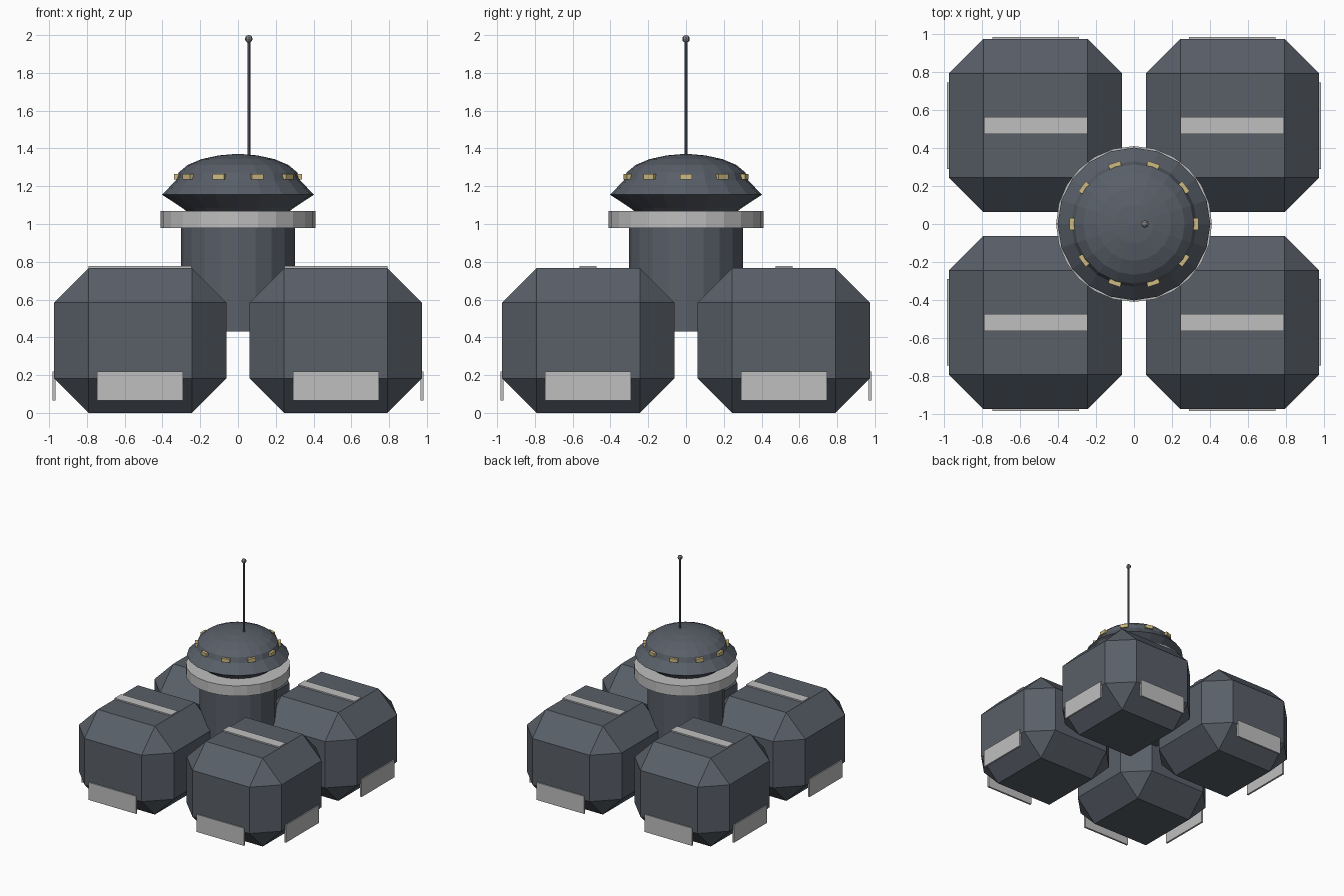
import bpy, bmesh
from math import pi, sin, cos
from mathutils import Matrix

cube = bpy.data.objects.get("Cube")
if cube:
    bpy.data.objects.remove(cube, do_unlink=True)


def material(name, rgb):
    m = bpy.data.materials.new(name)
    m.use_nodes = True
    colour = (*rgb, 1)
    m.diffuse_color = colour
    m.node_tree.nodes["Principled BSDF"].inputs["Base Color"].default_value = colour
    return m


HULL = material("slate hull", (0.10, 0.115, 0.14))
TRIM = material("light grey trim", (0.52, 0.52, 0.52))
GLOW = material("warm window", (0.62, 0.50, 0.22))
METAL = material("antenna metal", (0.20, 0.20, 0.21))


def finish(name, bm, mat):
    bmesh.ops.recalc_face_normals(bm, faces=bm.faces)
    mesh = bpy.data.meshes.new(name)
    bm.to_mesh(mesh)
    bm.free()
    mesh.materials.append(mat)
    ob = bpy.data.objects.new(name, mesh)
    bpy.context.collection.objects.link(ob)
    return ob


def box(name, centre, size, mat, angle=0, chamfer=0):
    bm = bmesh.new()
    bmesh.ops.create_cube(bm, size=1, matrix=Matrix.Diagonal((*size, 1)))
    if chamfer:
        bmesh.ops.bevel(bm, geom=bm.edges[:], offset=chamfer, segments=1, affect='EDGES')
    bm.transform(Matrix.Translation(centre) @ Matrix.Rotation(angle, 4, 'Z'))
    return finish(name, bm, mat)


def lathe(name, profile, sides, mat, x=0):
    """Revolve (radius, height) points around a vertical axis."""
    bm = bmesh.new()
    verts = [bm.verts.new((r, 0, z)) for r, z in profile]
    edges = [bm.edges.new(pair) for pair in zip(verts, verts[1:])]
    bmesh.ops.spin(bm, geom=verts + edges, cent=(0, 0, 0), axis=(0, 0, 1),
                   angle=2 * pi, steps=sides, use_merge=True)
    bmesh.ops.remove_doubles(bm, verts=bm.verts, dist=0.0005)
    bm.transform(Matrix.Translation((x, 0, 0)))
    return finish(name, bm, mat)


# Four chamfered pods, each with a roof stripe and two outer panels
POD, TALL, MID = 0.912, 0.766, 0.518
for sx, side in ((1, "left"), (-1, "right")):
    for sy, end in ((-1, "front"), (1, "back")):
        tag = f"{end}_{side}"
        x, y = sx * MID, sy * MID
        box(f"pod_{tag}", (x, y, TALL / 2), (POD, POD, TALL), HULL, chamfer=0.182)
        box(f"roof_stripe_{tag}", (x, y, 0.77), (0.545, 0.09, 0.014), TRIM)
        box(f"end_panel_{tag}", (x, sy * 0.975, 0.142), (0.455, 0.016, 0.152), TRIM)
        box(f"side_panel_{tag}", (sx * 0.975, y, 0.142), (0.016, 0.455, 0.152), TRIM)

# Central tower and collar
lathe("tower", [(0, 0.43), (0.303, 0.43), (0.303, 1.0), (0, 1.0)], 20, HULL)
lathe("collar", [(0, 0.98), (0.41, 0.98), (0.41, 1.07), (0, 1.07)], 24, TRIM)

# Saucer cabin with a flattened dome
dome = [(0.33 * cos(a * pi / 10), 1.23 + 0.14 * sin(a * pi / 10)) for a in range(5)]
lathe("cabin", [(0, 1.065), (0.27, 1.065), (0.295, 1.085), (0.402, 1.155)]
      + dome + [(0, 1.372)], 20, HULL)

# Ring of windows
for i in range(10):
    a = i * pi / 5
    box(f"window_{i + 1}", (0.326 * cos(a), 0.326 * sin(a), 1.25),
        (0.025, 0.065, 0.03), GLOW, angle=a)

# Antenna
lathe("antenna_rod", [(0, 1.35), (0.008, 1.35), (0.008, 1.98), (0, 1.98)], 8, HULL, x=0.057)
tip = bmesh.new()
bmesh.ops.create_uvsphere(tip, u_segments=8, v_segments=6, radius=0.02,
                          matrix=Matrix.Translation((0.057, 0, 1.98)))
finish("antenna_tip", tip, METAL)
